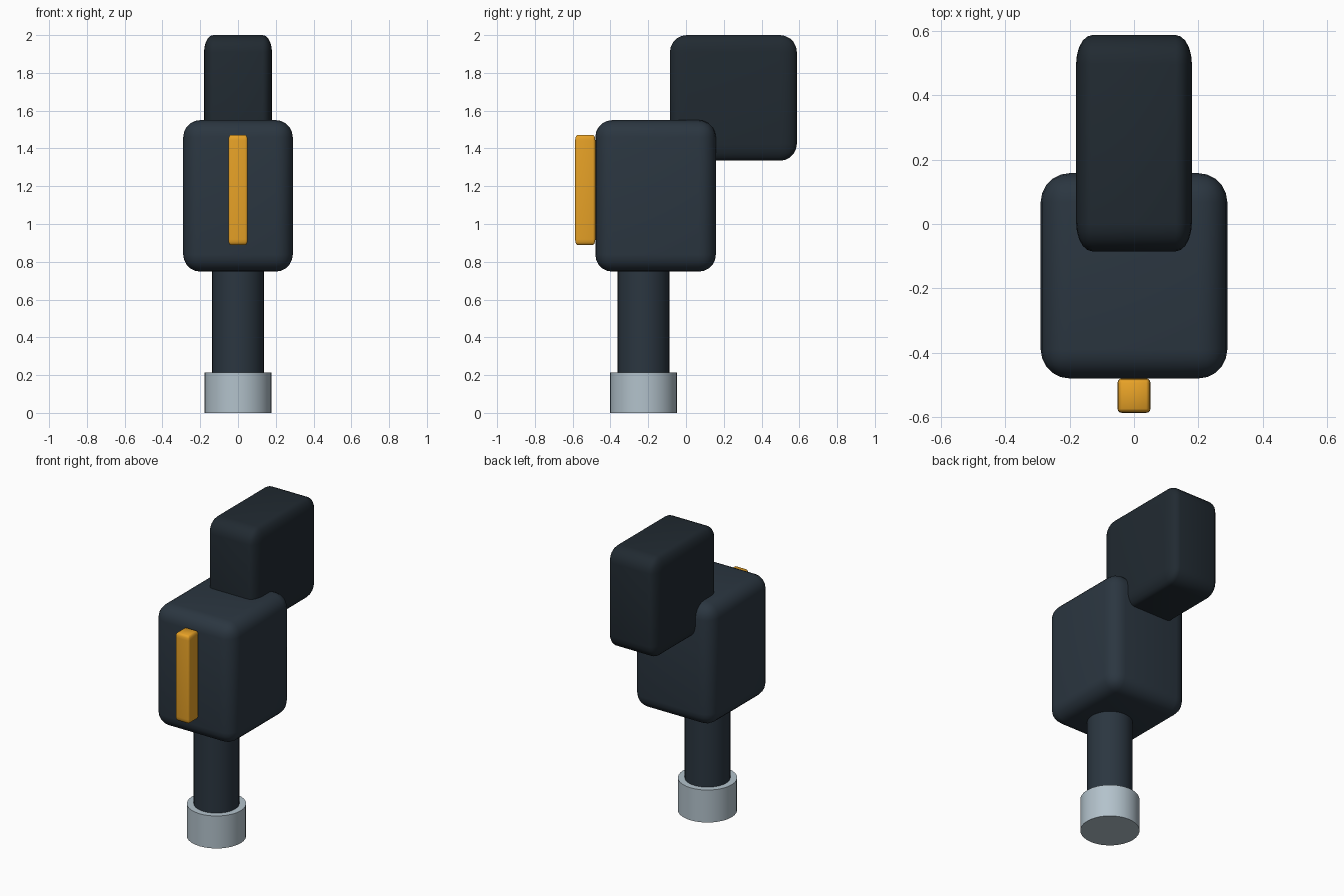
import bpy, bmesh, math
from mathutils import Vector

if "Cube" in bpy.data.objects:
    bpy.data.objects.remove(bpy.data.objects["Cube"])


def material(name, rgb):
    m = bpy.data.materials.new(name)
    m.diffuse_color = (*rgb, 1)
    m.use_nodes = True
    m.node_tree.nodes["Principled BSDF"].inputs["Base Color"].default_value = m.diffuse_color
    return m


dark = material("dark_slate", (0.024, 0.037, 0.052))
darker = material("deep_slate", (0.015, 0.023, 0.031))
amber = material("amber", (0.80, 0.36, 0.02))
steel = material("pale_steel", (0.45, 0.54, 0.60))


def finish(name, bm, mat, angle):
    me = bpy.data.meshes.new(name)
    bm.to_mesh(me)
    bm.free()
    ob = bpy.data.objects.new(name, me)
    bpy.context.collection.objects.link(ob)
    me.materials.append(mat)
    bpy.ops.object.select_all(action='DESELECT')
    ob.select_set(True)
    bpy.context.view_layer.objects.active = ob
    bpy.ops.object.shade_smooth_by_angle(angle=math.radians(angle))
    return ob


def rounded_box(name, lo, hi, radii, mat, segments=5):
    """Box between two corners, with a separate rounding radius per axis."""
    lo, hi, r = Vector(lo), Vector(hi), Vector(radii)
    bm = bmesh.new()
    bmesh.ops.create_cube(bm, size=4)
    bmesh.ops.bevel(bm, geom=bm.edges[:], offset=1, segments=segments,
                    profile=0.5, affect='EDGES')
    mid, half = (lo + hi) / 2, (hi - lo) / 2
    for v in bm.verts:
        for i in range(3):
            # 0..1 is the flat part, 1..2 the rounded rim
            a = abs(v.co[i])
            flat = half[i] - r[i]
            d = a * flat if a < 1 else flat + (a - 1) * r[i]
            v.co[i] = mid[i] + math.copysign(d, v.co[i])
    return finish(name, bm, mat, 40)


def cylinder(name, y, radius, z0, z1, mat):
    bm = bmesh.new()
    bmesh.ops.create_cone(bm, cap_ends=True, segments=32, radius1=radius,
                          radius2=radius, depth=z1 - z0)
    bmesh.ops.translate(bm, verts=bm.verts, vec=(0, y, (z0 + z1) / 2))
    return finish(name, bm, mat, 30)


# Foot and post
cylinder("foot_collar", -0.225, 0.178, 0, 0.215, steel)
cylinder("post", -0.225, 0.137, 0.2, 0.80, dark)

# Main housing and rear upper block
rounded_box("housing", (-0.29, -0.48, 0.748), (0.29, 0.158, 1.55),
            (0.09, 0.09, 0.09), dark)
rounded_box("rear_block", (-0.18, -0.085, 1.335), (0.18, 0.587, 2.0),
            (0.05, 0.09, 0.09), darker)

# Front accent strip
rounded_box("front_strip", (-0.051, -0.587, 0.889), (0.051, -0.48, 1.472),
            (0.013, 0.013, 0.03), amber, 3)
